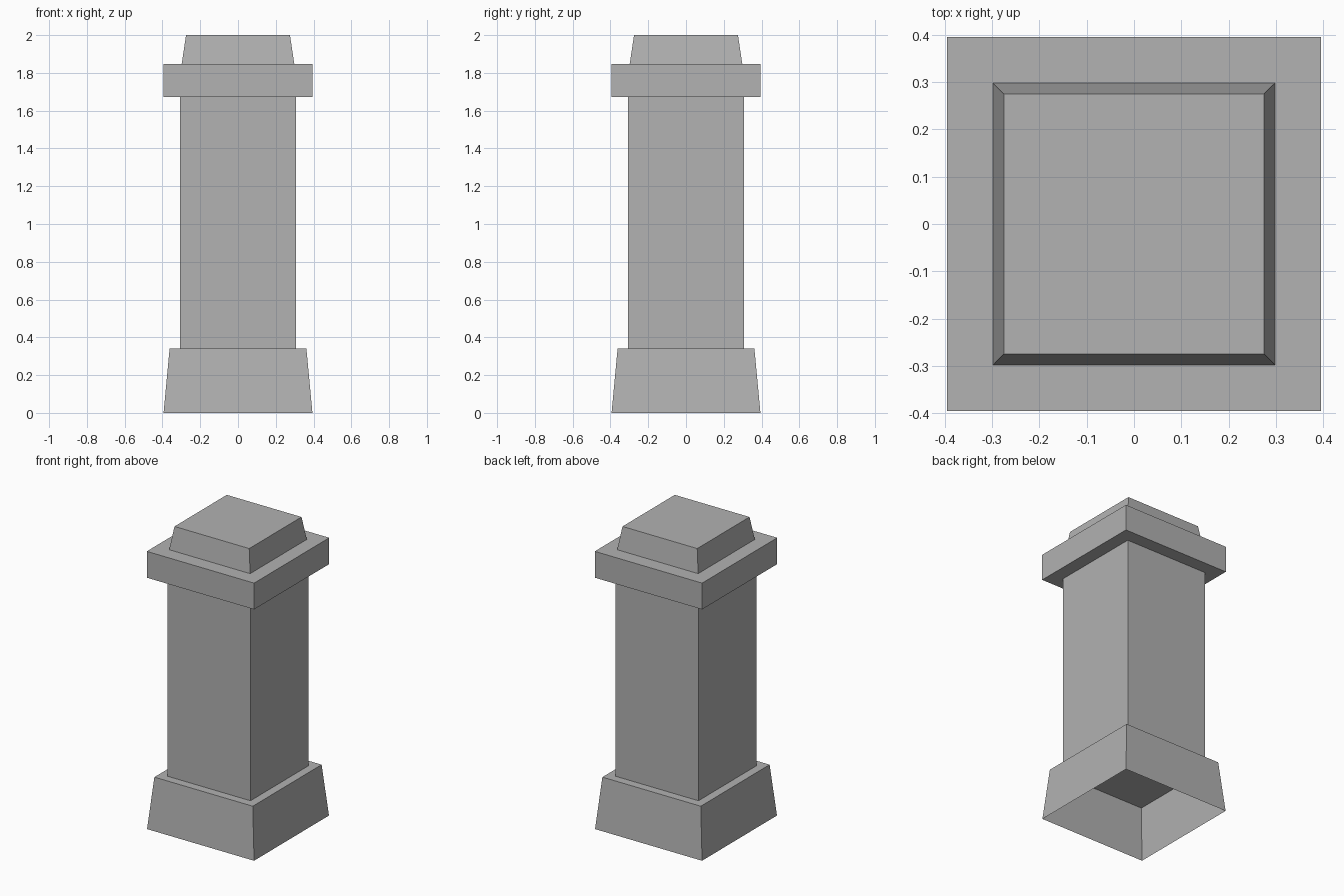
import bpy, bmesh

if "Cube" in bpy.data.objects:
    bpy.data.objects.remove(bpy.data.objects["Cube"])

# Mid-grey stone
stone = bpy.data.materials.new("stone")
stone.diffuse_color = (0.445, 0.445, 0.445, 1.0)
stone.use_nodes = True
stone.node_tree.nodes["Principled BSDF"].inputs["Base Color"].default_value = stone.diffuse_color


def tapered_block(name, z0, z1, half_bottom, half_top, bottom=True, top=True):
    """Square block with optional taper and optional end faces."""
    bm = bmesh.new()
    rings = []
    for h, z in ((half_bottom, z0), (half_top, z1)):
        rings.append([bm.verts.new((sx * h, sy * h, z))
                      for sx, sy in ((-1, -1), (1, -1), (1, 1), (-1, 1))])
    low, high = rings
    for i in range(4):
        j = (i + 1) % 4
        bm.faces.new((low[i], low[j], high[j], high[i]))
    if bottom:
        bm.faces.new(low[::-1])
    if top:
        bm.faces.new(high)
    mesh = bpy.data.meshes.new(name)
    bm.to_mesh(mesh)
    bm.free()
    mesh.materials.append(stone)
    obj = bpy.data.objects.new(name, mesh)
    bpy.context.collection.objects.link(obj)
    return obj


# Flared plinth, hollow and open underneath
tapered_block("plinth", 0.0, 0.342, 0.394, 0.362, bottom=False)
# Straight square shaft between plinth and capital
tapered_block("shaft", 0.342, 1.673, 0.306, 0.306, bottom=False, top=False)
# Overhanging capital slab
tapered_block("capital_slab", 1.673, 1.848, 0.395, 0.395)
# Tapered top block
tapered_block("top_block", 1.848, 2.0, 0.298, 0.275, bottom=False)
